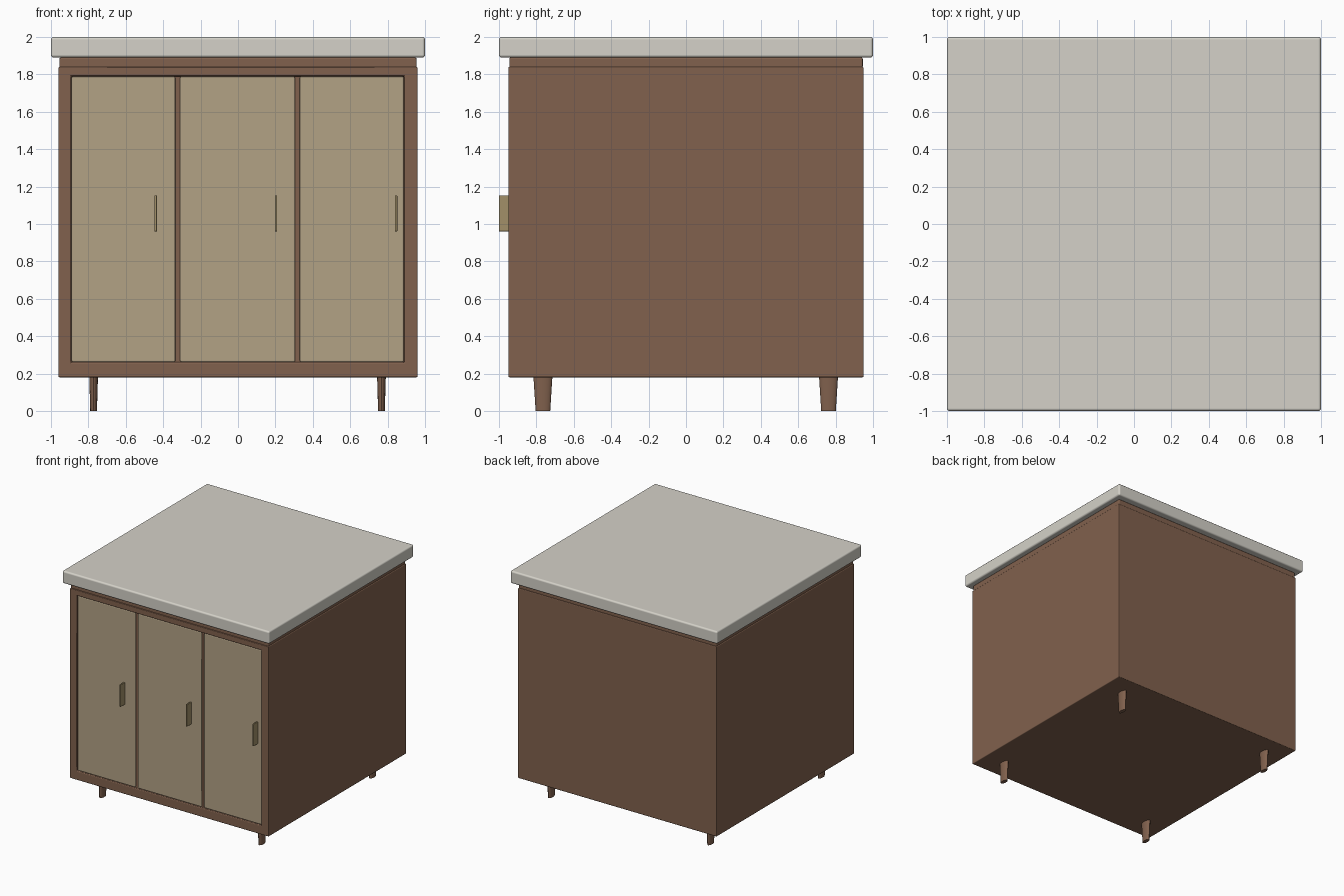
import bpy, bmesh

if "Cube" in bpy.data.objects:
    bpy.data.objects.remove(bpy.data.objects["Cube"])


def material(name, color):
    m = bpy.data.materials.new(name)
    m.diffuse_color = (*color, 1)
    m.use_nodes = True
    m.node_tree.nodes["Principled BSDF"].inputs["Base Color"].default_value = m.diffuse_color
    return m


WOOD = material("brown_wood", (0.22, 0.12, 0.075))
PANEL = material("tan_panel", (0.45, 0.36, 0.235))
STONE = material("pale_stone", (0.66, 0.64, 0.58))
BRASS = material("brass", (0.36, 0.28, 0.14))


def finish(name, bm, mat, bevel=0, segments=2):
    mesh = bpy.data.meshes.new(name)
    bmesh.ops.recalc_face_normals(bm, faces=bm.faces)
    bm.to_mesh(mesh)
    bm.free()
    ob = bpy.data.objects.new(name, mesh)
    bpy.context.collection.objects.link(ob)
    mesh.materials.append(mat)
    if bevel:
        mod = ob.modifiers.new("soft_edges", "BEVEL")
        mod.width, mod.segments = bevel, segments
        mod.harden_normals = True
    bpy.ops.object.select_all(action="DESELECT")
    ob.select_set(True)
    bpy.context.view_layer.objects.active = ob
    bpy.ops.object.shade_smooth_by_angle()
    return ob


def box_mesh(x, y, z):
    bm = bmesh.new()
    bmesh.ops.create_cube(bm, size=1)
    for v in bm.verts:
        v.co = [r[0] if c < 0 else r[1] for c, r in zip(v.co, (x, y, z))]
    return bm


def box(name, x, y, z, mat, bevel=0, segments=2):
    return finish(name, box_mesh(x, y, z), mat, bevel, segments)


# Worktop and the rail beneath it
box("worktop", (-1, 1), (-1, 1), (1.89, 2.0), STONE, 0.015, 3)
box("top_rail", (-0.955, 0.955), (-0.945, 0.945), (1.835, 1.89), WOOD, 0.008)

# Cabinet body: one box whose front is inset and pushed back for the doors
bm = box_mesh((-0.96, 0.96), (-0.95, 0.95), (0.18, 1.84))
bm.normal_update()
front = min(bm.faces, key=lambda f: f.calc_center_median().y)
bmesh.ops.inset_individual(bm, faces=[front], thickness=0.05)
for v in front.verts:
    v.co.x = 0.888 if v.co.x > 0 else -0.892
    v.co.z = 1.79 if v.co.z > 1 else 0.26
recess = bmesh.ops.extrude_face_region(bm, geom=[front])
for v in [g for g in recess["geom"] if isinstance(g, bmesh.types.BMVert)]:
    v.co.y = -0.93
if front.is_valid:
    bm.faces.remove(front)
finish("cabinet_body", bm, WOOD, 0.007)

# Doors with blade handles; the recess shows between them as dividers
doors = [(-0.89, -0.335, -0.44), (-0.31, 0.305, 0.203), (0.33, 0.886, 0.845)]
for i, (x0, x1, hx) in enumerate(doors, 1):
    box(f"door_{i}", (x0, x1), (-0.943, -0.92), (0.262, 1.788), PANEL, 0.008)
    box(f"door_handle_{i}", (hx - 0.0065, hx + 0.0065), (-1, -0.935),
        (0.96, 1.153), BRASS, 0.003)

# Tapered oval legs
for side, sx in (("left", -0.772), ("right", 0.767)):
    for end, sy in (("front", -0.765), ("back", 0.762)):
        bm = bmesh.new()
        bmesh.ops.create_cone(bm, cap_ends=True, segments=24, radius1=0.039,
                              radius2=0.051, depth=0.19)
        bmesh.ops.scale(bm, vec=(0.46, 1, 1), verts=bm.verts)
        bmesh.ops.translate(bm, vec=(sx, sy, 0.095), verts=bm.verts)
        finish(f"{end}_{side}_leg", bm, WOOD)
